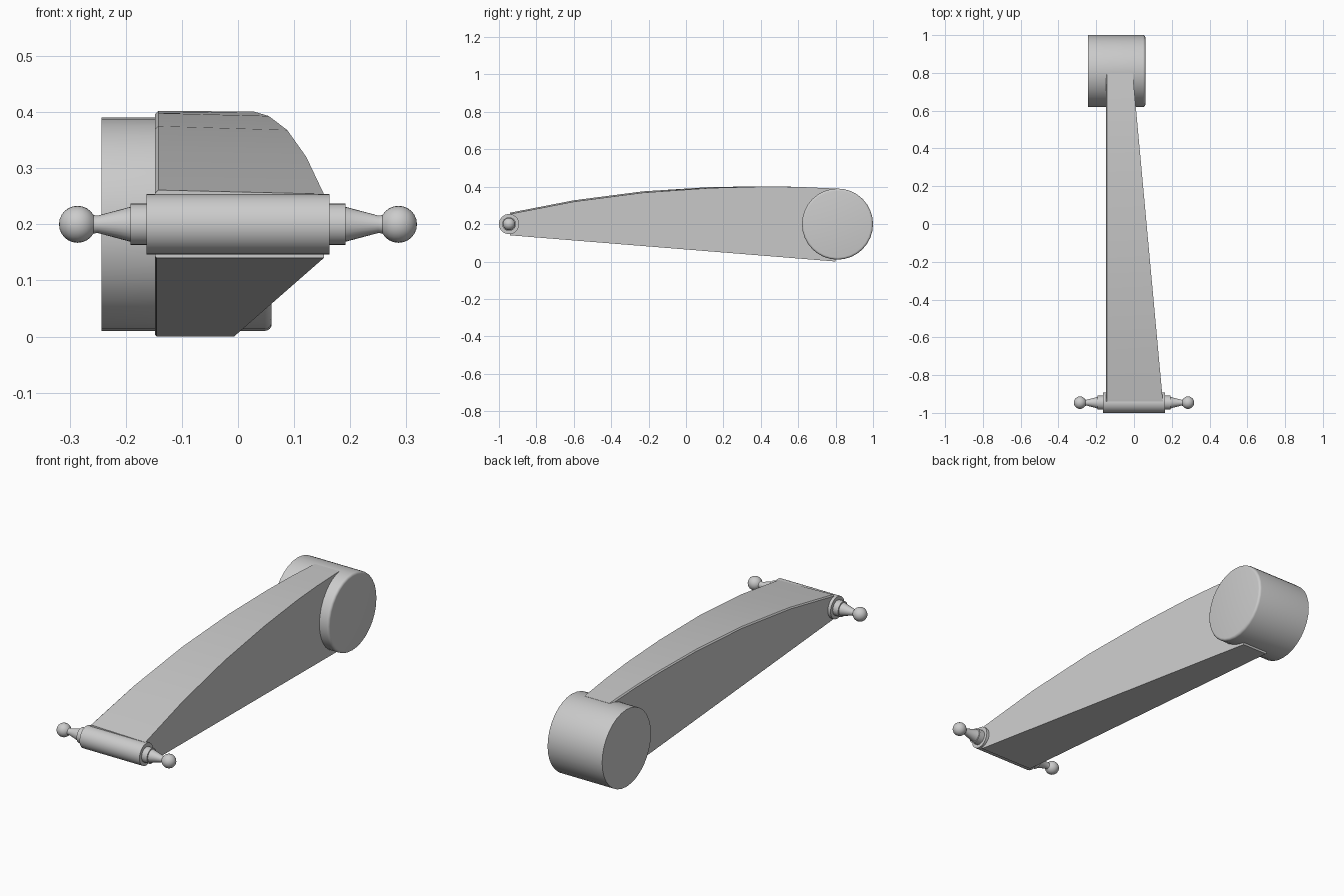
import bpy, bmesh, math

if "Cube" in bpy.data.objects:
    bpy.data.objects.remove(bpy.data.objects["Cube"])


def finish(name, bm):
    bmesh.ops.remove_doubles(bm, verts=bm.verts, dist=1e-5)
    bmesh.ops.recalc_face_normals(bm, faces=bm.faces)
    me = bpy.data.meshes.new(name)
    bm.to_mesh(me)
    bm.free()
    ob = bpy.data.objects.new(name, me)
    bpy.context.collection.objects.link(ob)
    bpy.ops.object.select_all(action='DESELECT')
    ob.select_set(True)
    bpy.context.view_layer.objects.active = ob
    return ob


def lathe_x(name, profile, cy, cz, sides=32):
    """Spin (x, radius) points round an axis parallel to x."""
    bm = bmesh.new()
    rings = [[bm.verts.new((x, cy + r * math.cos(2 * math.pi * i / sides),
                            cz + r * math.sin(2 * math.pi * i / sides)))
              for i in range(sides)] for x, r in profile]
    for a, b in zip(rings, rings[1:]):
        for i in range(sides):
            j = (i + 1) % sides
            bm.faces.new((a[i], a[j], b[j], b[i]))
    bm.faces.new(rings[0])
    bm.faces.new(rings[-1])
    ob = finish(name, bm)
    bpy.ops.object.shade_smooth_by_angle(angle=math.radians(30))
    return ob


# Large pivot hub at the back, rounded on the right end
R, B = 0.19, 0.012
rim = [(0.06 - B + B * math.sin(t), R - B + B * math.cos(t))
       for t in (math.pi / 2 * k / 4 for k in range(5))]
lathe_x("pivot_hub", [(-0.243, R)] + rim, 0.81, 0.2)

# Tapered arm: straight left side, slanted right side, arched top
# stations: y, left top z, right top z
stations = [(-0.94, 0.261, 0.254), (-0.6, 0.327, 0.32), (-0.23, 0.375, 0.368),
            (0.13, 0.398, 0.393), (0.42, 0.402, 0.401), (0.60, 0.399, 0.399),
            (0.80, 0.390, 0.390)]
LEFT, C = -0.148, 0.006
bm = bmesh.new()
sections = []
for y, zl, zr in stations:
    t = (y + 0.94) / 1.74
    right = 0.153 - 0.16 * t
    zb = 0.14 * (1 - t)
    pts = [(LEFT, zb + C / 2), (LEFT, zl - C), (LEFT + C, zl),
           (right, zr), (right, zb), (LEFT + C / 2, zb)]
    sections.append([bm.verts.new((x, y, z)) for x, z in pts])
for a, b in zip(sections, sections[1:]):
    for i in range(6):
        j = (i + 1) % 6
        bm.faces.new((a[i], a[j], b[j], b[i]))
bm.faces.new(sections[0])
bm.faces.new(sections[-1])
finish("arm", bm)
bpy.ops.object.shade_smooth_by_angle(angle=math.radians(20))

# Cross barrel at the front tip
TIP_Y, TIP_Z = -0.946, 0.2
lathe_x("cross_barrel", [(-0.163, 0.054), (0.163, 0.054)], TIP_Y, TIP_Z)

# Ball studs on both ends: collar, tapered neck, ball
CX, BR = 0.286, 0.033
ball = [(CX - BR * math.cos(a), BR * math.sin(a))
        for a in (math.radians(30 + 15 * k) for k in range(11))]
stud = [(0.15, 0.037), (0.192, 0.037), (0.192, 0.031), (0.25, 0.0155)] + ball
for side, s in (("left", -1), ("right", 1)):
    lathe_x(side + "_ball_stud", [(s * x, max(r, 0.0)) for x, r in stud],
            TIP_Y, TIP_Z, 24)
